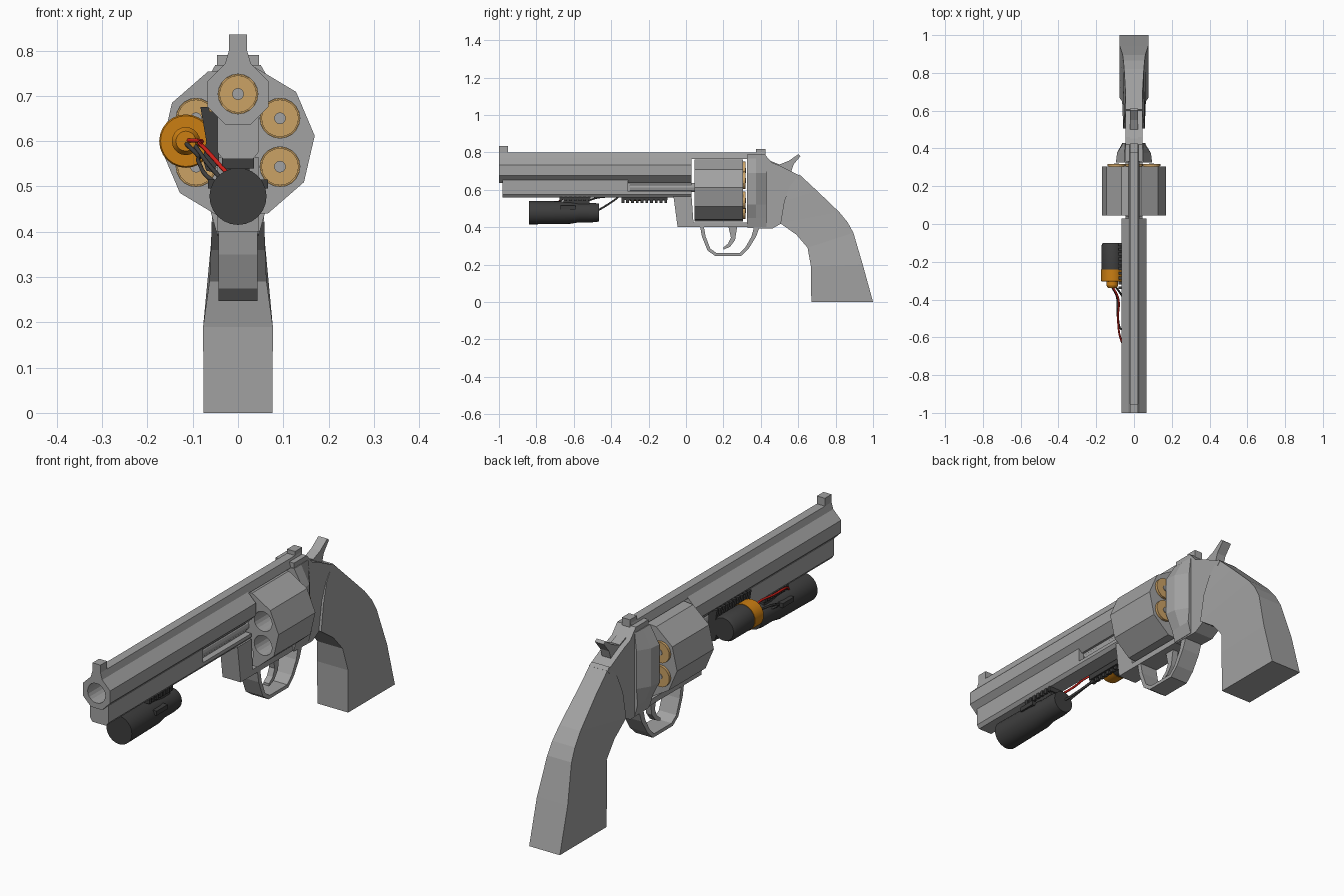
import bpy, bmesh, math
from mathutils import Vector

if "Cube" in bpy.data.objects:
    bpy.data.objects.remove(bpy.data.objects["Cube"])


def material(name, rgb):
    m = bpy.data.materials.new(name)
    m.diffuse_color = (*rgb, 1)
    m.use_nodes = True
    m.node_tree.nodes["Principled BSDF"].inputs["Base Color"].default_value = m.diffuse_color
    return m


STEEL = material("steel_grey", (0.36, 0.36, 0.36))
BRASS = material("brass", (0.60, 0.36, 0.13))
ORANGE = material("orange", (0.60, 0.21, 0.006))
DARK = material("dark_grey", (0.048, 0.048, 0.048))
RED = material("red", (0.65, 0.015, 0.01))


def make(name, verts, faces, mat):
    me = bpy.data.meshes.new(name)
    me.from_pydata(verts, [], faces)
    bm = bmesh.new()
    bm.from_mesh(me)
    bmesh.ops.recalc_face_normals(bm, faces=bm.faces)
    bm.to_mesh(me)
    bm.free()
    ob = bpy.data.objects.new(name, me)
    bpy.context.collection.objects.link(ob)
    me.materials.append(mat)
    return ob


def loft(name, rings, mat):
    """Skin equal-length rings of points and cap both ends."""
    n = len(rings[0])
    verts = [p for r in rings for p in r]
    faces = [tuple(range(n)), tuple(range(len(verts) - n, len(verts)))]
    for k in range(len(rings) - 1):
        for i in range(n):
            j = (i + 1) % n
            faces.append((k * n + i, k * n + j, (k + 1) * n + j, (k + 1) * n + i))
    return make(name, verts, faces, mat)


def side(name, pts, hw, mat=STEEL):
    """Side profile (y, z) extruded across x."""
    return loft(name, [[(x, y, z) for y, z in pts] for x in (-hw, hw)], mat)


def along(name, pts, y0, y1, mat=STEEL):
    """Cross-section (x, z) extruded along y."""
    return loft(name, [[(x, y, z) for x, z in pts] for y in (y0, y1)], mat)


def box(name, x0, x1, y0, y1, z0, z1, mat=STEEL):
    return along(name, [(x0, z0), (x1, z0), (x1, z1), (x0, z1)], y0, y1, mat)


def lathe(name, prof, cx, cz, n, mat, rot=0.0, smooth=False):
    """Profile of (y, radius) turned about an axis parallel to y."""
    a = [math.radians(rot) + 2 * math.pi * i / n for i in range(n)]
    ob = loft(name, [[(cx + r * math.cos(t), y, cz + r * math.sin(t)) for t in a]
                     for y, r in prof], mat)
    if smooth:
        bpy.ops.object.select_all(action='DESELECT')
        ob.select_set(True)
        bpy.context.view_layer.objects.active = ob
        bpy.ops.object.shade_smooth_by_angle(angle=math.radians(30))
    return ob


def cut(ob, cutter):
    mod = ob.modifiers.new("cut", 'BOOLEAN')
    mod.operation = 'DIFFERENCE'
    mod.solver = 'EXACT'
    mod.object = cutter
    bpy.context.view_layer.update()
    dg = bpy.context.evaluated_depsgraph_get()
    me = bpy.data.meshes.new_from_object(ob.evaluated_get(dg))
    ob.modifiers.clear()
    ob.data = me
    bpy.data.objects.remove(cutter)


def wire(name, pts, r, mat):
    cu = bpy.data.curves.new(name, 'CURVE')
    cu.dimensions = '3D'
    cu.bevel_depth = r
    cu.bevel_resolution = 1
    cu.resolution_u = 6
    cu.use_fill_caps = True
    sp = cu.splines.new('BEZIER')
    sp.bezier_points.add(len(pts) - 1)
    for b, p in zip(sp.bezier_points, pts):
        b.co = Vector(p)
        b.handle_left_type = b.handle_right_type = 'AUTO'
    cu.materials.append(mat)
    bpy.context.collection.objects.link(bpy.data.objects.new(name, cu))


# Octagonal barrel with round bore, top rib and sights
BORE_Z, AXIS_Z, CH_R = 0.704, 0.597, 0.107
barrel = lathe("barrel", [(-1, 0.073), (0.03, 0.073)], 0, BORE_Z, 8, STEEL, 22.5)
cut(barrel, lathe("bore_cutter", [(-1.1, 0.044), (0.1, 0.044)], 0, BORE_Z, 20, STEEL))
along("top_rib", [(-0.03, 0.765), (0.03, 0.765), (0.02, 0.80), (-0.02, 0.80)], -1, 0.42)
box("front_sight", -0.02, 0.02, -1, -0.953, 0.79, 0.835)
box("rear_sight", -0.02, 0.02, 0.375, 0.425, 0.78, 0.818)

# Underlug with side grooves for the ejector rod
along("underlug", [(-0.045, 0.652), (0.045, 0.652), (0.045, 0.575), (0.033, 0.56),
                   (-0.033, 0.56), (-0.045, 0.575)], -0.98, -0.31)
along("underlug_rear", [(-0.045, 0.59), (0.045, 0.59), (0.045, 0.575), (0.033, 0.56),
                        (-0.033, 0.56), (-0.045, 0.575)], -0.31, 0.03)
box("underlug_web", -0.018, 0.018, -0.31, 0.03, 0.58, 0.652)
lathe("ejector_rod", [(-0.30, 0.024), (0.06, 0.024)], 0, 0.612, 12, STEEL)

# Ten-sided cylinder with six chambers and cartridges
drum = lathe("cylinder", [(0.045, 0.17), (0.305, 0.17)], 0, AXIS_Z, 10, STEEL, 5)
for k in range(6):
    t = math.radians(30 + 60 * k)
    cx, cz = CH_R * math.cos(t), AXIS_Z + CH_R * math.sin(t)
    cut(drum, lathe("chamber_cutter", [(0, 0.044), (0.35, 0.044)], cx, cz, 20, STEEL))
    lathe(f"cartridge_{k}", [(0.285, 0.01), (0.285, 0.040), (0.17, 0.040), (0.17, 0.0435),
                             (0.306, 0.0435), (0.306, 0.047), (0.318, 0.047), (0.318, 0.01)],
          cx, cz, 20, BRASS)
    lathe(f"primer_{k}", [(0.281, 0.013), (0.321, 0.013)], cx, cz, 12, STEEL)

# Frame around the cylinder
side("front_frame", [(-0.067, 0.565), (0.03, 0.565), (0.04, 0.425), (0.34, 0.425),
                     (0.34, 0.40), (-0.045, 0.40)], 0.045)
side("rear_frame", [(0.33, 0.395), (0.46, 0.392), (0.51, 0.42), (0.56, 0.6), (0.62, 0.67),
                    (0.50, 0.73), (0.46, 0.745), (0.42, 0.79), (0.33, 0.79)], 0.046)


# Flared recoil shield behind the cylinder
def shield_ring(y, wide, top):
    half = [(0.048, 0.40), (0.062, 0.45), (wide, 0.52), (wide, 0.69), (top, 0.768)]
    return [(x, y, z) for x, z in half] + [(-x, y, z) for x, z in reversed(half)]


loft("recoil_shield", [shield_ring(0.325, 0.096, 0.05), shield_ring(0.375, 0.09, 0.05),
                       shield_ring(0.43, 0.056, 0.047), shield_ring(0.49, 0.05, 0.0465)][:3], STEEL)

# Grip: front point, back point, front and back half widths
grip = [((0.555, 0.62), (0.605, 0.683), 0.050, 0.044),
        ((0.525, 0.54), (0.70, 0.595), 0.056, 0.045),
        ((0.505, 0.42), (0.82, 0.48), 0.058, 0.052),
        ((0.59, 0.36), (0.865, 0.425), 0.060, 0.056),
        ((0.65, 0.29), (0.895, 0.37), 0.063, 0.060),
        ((0.668, 0.19), (0.945, 0.20), 0.077, 0.076),
        ((0.67, 0.0), (1.0, 0.0), 0.076, 0.076)]
loft("grip", [[(-a, *f), (a, *f), (b, *r), (-b, *r)] for f, r, a, b in grip], STEEL)

# Hammer, trigger and guard
side("hammer", [(0.45, 0.755), (0.50, 0.735), (0.55, 0.755), (0.60, 0.79), (0.612, 0.78),
                (0.575, 0.735), (0.56, 0.69), (0.46, 0.68)], 0.022)
side("trigger", [(0.225, 0.41), (0.275, 0.41), (0.262, 0.33), (0.235, 0.295), (0.20, 0.28),
                 (0.20, 0.292), (0.225, 0.312), (0.24, 0.345)], 0.014)
outer = [(0.075, 0.405), (0.085, 0.35), (0.115, 0.275), (0.155, 0.247), (0.295, 0.247),
         (0.335, 0.285), (0.375, 0.35), (0.395, 0.405)]
inner = [(0.095, 0.405), (0.105, 0.35), (0.13, 0.285), (0.163, 0.262), (0.287, 0.262),
         (0.318, 0.293), (0.35, 0.35), (0.365, 0.405)]
n = len(outer)
gv = [(x, y, z) for x in (-0.043, 0.043) for y, z in outer + inner]
gf = []
for i in range(n - 1):
    o, p = i, n + i
    gf += [(o, o + 1, p + 1, p), (o + 2 * n, o + 1 + 2 * n, p + 1 + 2 * n, p + 2 * n),
           (o, o + 1, o + 1 + 2 * n, o + 2 * n), (p, p + 1, p + 1 + 2 * n, p + 2 * n)]
gf += [(i, n + i, 3 * n + i, 2 * n + i) for i in (0, n - 1)]
make("trigger_guard", gv, gf, STEEL)

# Flashlight under the barrel with mount, side buttons and rail
lathe("flashlight", [(-0.84, 0.063), (-0.62, 0.060), (-0.57, 0.052), (-0.50, 0.052),
                     (-0.465, 0.048)], 0, 0.478, 24, DARK, smooth=True)
box("flashlight_mount", -0.025, 0.025, -0.655, -0.515, 0.51, 0.55, DARK)
box("flashlight_button", -0.066, 0.066, -0.67, -0.59, 0.495, 0.515, DARK)
for k in range(7):
    y = -0.675 + 0.025 * k
    box(f"lower_rail_tooth_{k}", -0.035, 0.035, y, y + 0.015, 0.54, 0.563, DARK)
box("lower_rail", -0.03, 0.03, -0.675, -0.51, 0.548, 0.563, DARK)

# Side rail with teeth
box("side_rail", -0.066, -0.042, -0.345, -0.10, 0.545, 0.665, DARK)
for k in range(10):
    y = -0.345 + 0.0255 * k
    along(f"side_rail_tooth_{k}", [(-0.05, 0.53), (-0.07, 0.535), (-0.078, 0.56), (-0.07, 0.60),
                                   (-0.083, 0.675), (-0.065, 0.675), (-0.045, 0.60)],
          y, y + 0.015, DARK)

# Side-mounted aiming module
lathe("module_body", [(-0.245, 0.057), (-0.115, 0.057), (-0.10, 0.05)], -0.115, 0.60, 24, DARK,
      smooth=True)
lathe("module_ring", [(-0.305, 0.056), (-0.30, 0.059), (-0.24, 0.059)], -0.115, 0.60, 24, ORANGE,
      smooth=True)
lathe("module_nozzle", [(-0.34, 0.022), (-0.325, 0.031), (-0.30, 0.031)], -0.115, 0.60, 20, ORANGE,
      smooth=True)

# Wires to the flashlight
wire("red_wire", [(-0.11, -0.335, 0.602), (-0.082, -0.40, 0.60), (-0.085, -0.50, 0.595),
                  (-0.07, -0.61, 0.58), (-0.025, -0.69, 0.53)], 0.005, RED)
wire("black_wire", [(-0.115, -0.335, 0.595), (-0.09, -0.39, 0.57), (-0.085, -0.50, 0.55),
                    (-0.06, -0.56, 0.515), (-0.03, -0.53, 0.50)], 0.005, DARK)
wire("rear_wire", [(-0.095, -0.335, 0.59), (-0.07, -0.37, 0.555), (-0.04, -0.42, 0.52),
                   (-0.01, -0.47, 0.49)], 0.005, DARK)
